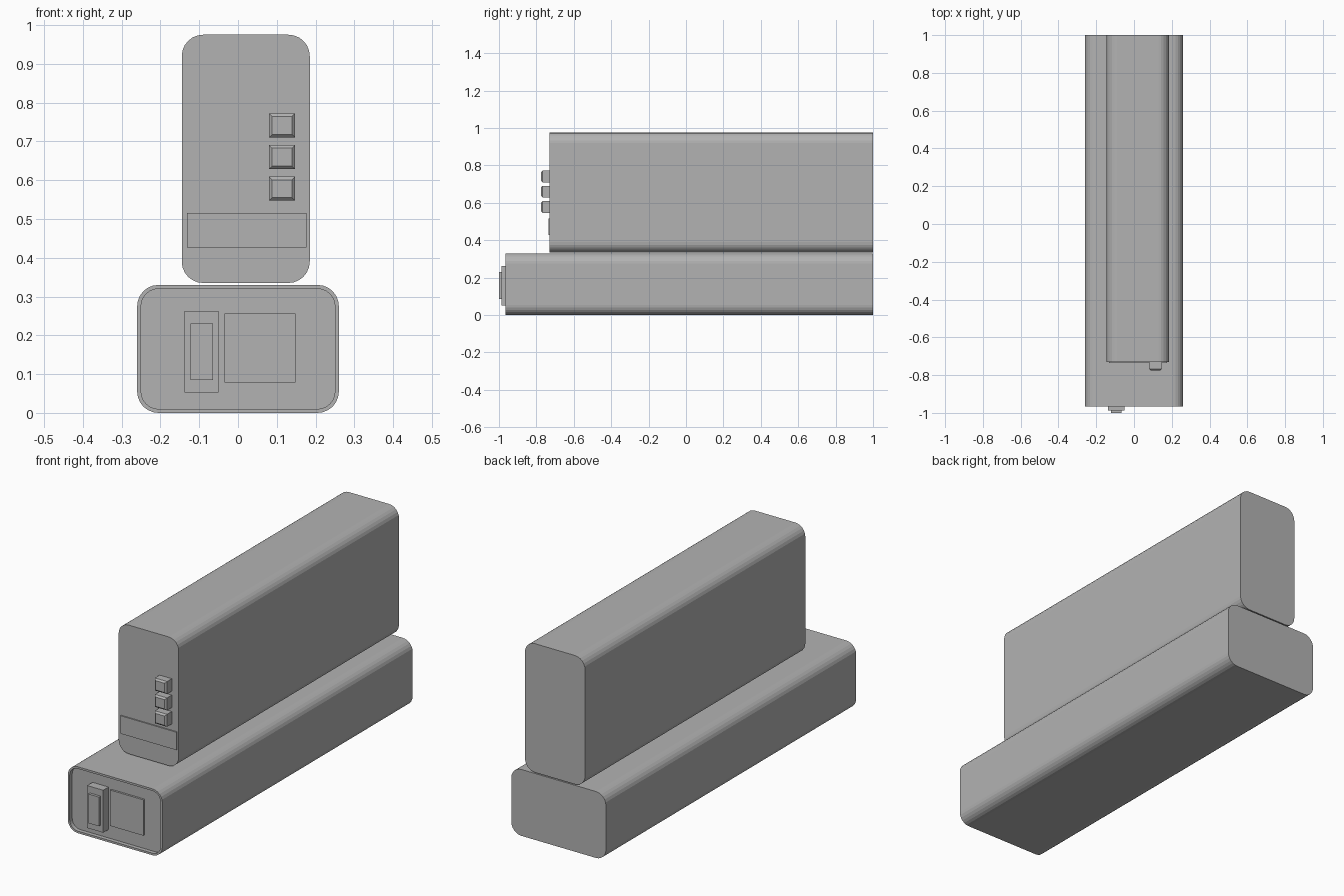
import bpy, bmesh
from math import sin, cos, pi

if "Cube" in bpy.data.objects:
    bpy.data.objects.remove(bpy.data.objects["Cube"], do_unlink=True)

grey = bpy.data.materials.new("plain grey")
grey.use_nodes = True
colour = (0.45, 0.45, 0.45, 1)
grey.diffuse_color = colour
grey.node_tree.nodes["Principled BSDF"].inputs["Base Color"].default_value = colour


def finish(name, bm):
    bmesh.ops.recalc_face_normals(bm, faces=bm.faces)
    mesh = bpy.data.meshes.new(name)
    bm.to_mesh(mesh)
    bm.free()
    mesh.materials.append(grey)
    obj = bpy.data.objects.new(name, mesh)
    bpy.context.collection.objects.link(obj)
    return obj


def rounded_outline(x0, x1, z0, z1, radius, steps=6):
    """Rounded rectangle in the xz plane."""
    corners = [(x1 - radius, z1 - radius), (x0 + radius, z1 - radius),
               (x0 + radius, z0 + radius), (x1 - radius, z0 + radius)]
    points = []
    for i, (cx, cz) in enumerate(corners):
        for s in range(steps + 1):
            a = (i + s / steps) * pi / 2
            points.append((cx + radius * cos(a), cz + radius * sin(a)))
    return points


def long_case(name, x0, x1, z0, z1, radius, front, back, rim=0, recess=0):
    """Rounded bar along y, with an optional recessed front panel."""
    sections = [(0, back), (0, front)]
    if rim:
        sections += [(rim, front), (rim, front + recess)]
    bm = bmesh.new()
    rings = []
    for inset, y in sections:
        outline = rounded_outline(x0 + inset, x1 - inset, z0 + inset,
                                  z1 - inset, radius - inset)
        rings.append([bm.verts.new((x, y, z)) for x, z in outline])
    for a, b in zip(rings, rings[1:]):
        for i in range(len(a)):
            j = (i + 1) % len(a)
            bm.faces.new((a[i], a[j], b[j], b[i]))
    bm.faces.new(rings[0])
    bm.faces.new(rings[-1])
    return finish(name, bm)


def block(name, x0, x1, z0, z1, front, back, chamfer=0):
    """Box whose front edges may be chamfered."""
    bm = bmesh.new()
    bmesh.ops.create_cube(bm, size=1)
    for v in bm.verts:
        v.co = (x1 if v.co.x > 0 else x0,
                back if v.co.y > 0 else front,
                z1 if v.co.z > 0 else z0)
    if chamfer:
        edges = [e for e in bm.edges
                 if all(abs(v.co.y - front) < 1e-5 for v in e.verts)]
        bmesh.ops.bevel(bm, geom=edges, offset=chamfer, segments=1,
                        affect='EDGES')
    return finish(name, bm)


# Lower case with its recessed front panel
LOWER_FRONT, UPPER_FRONT, RECESS = -0.965, -0.73, 0.02
panel = LOWER_FRONT + RECESS
long_case("lower_case", -0.26, 0.26, 0, 0.33, 0.055, LOWER_FRONT, 1, 0.01, RECESS)
block("front_screen", -0.035, 0.148, 0.078, 0.256, panel - 0.01, panel + 0.01)
block("switch_base", -0.138, -0.05, 0.052, 0.263, -0.987, panel + 0.01)
block("switch_lever", -0.123, -0.065, 0.085, 0.23, -1, -0.98)

# Upper case with its label plate and buttons
long_case("upper_case", -0.145, 0.185, 0.335, 0.975, 0.055, UPPER_FRONT, 1)
block("label_plate", -0.132, 0.176, 0.427, 0.516, UPPER_FRONT - 0.006, UPPER_FRONT + 0.01)
for i in range(3):
    z = 0.547 + i * 0.0815
    block(f"button_{i + 1}", 0.08, 0.147, z, z + 0.062, -0.775, UPPER_FRONT + 0.01, 0.008)
